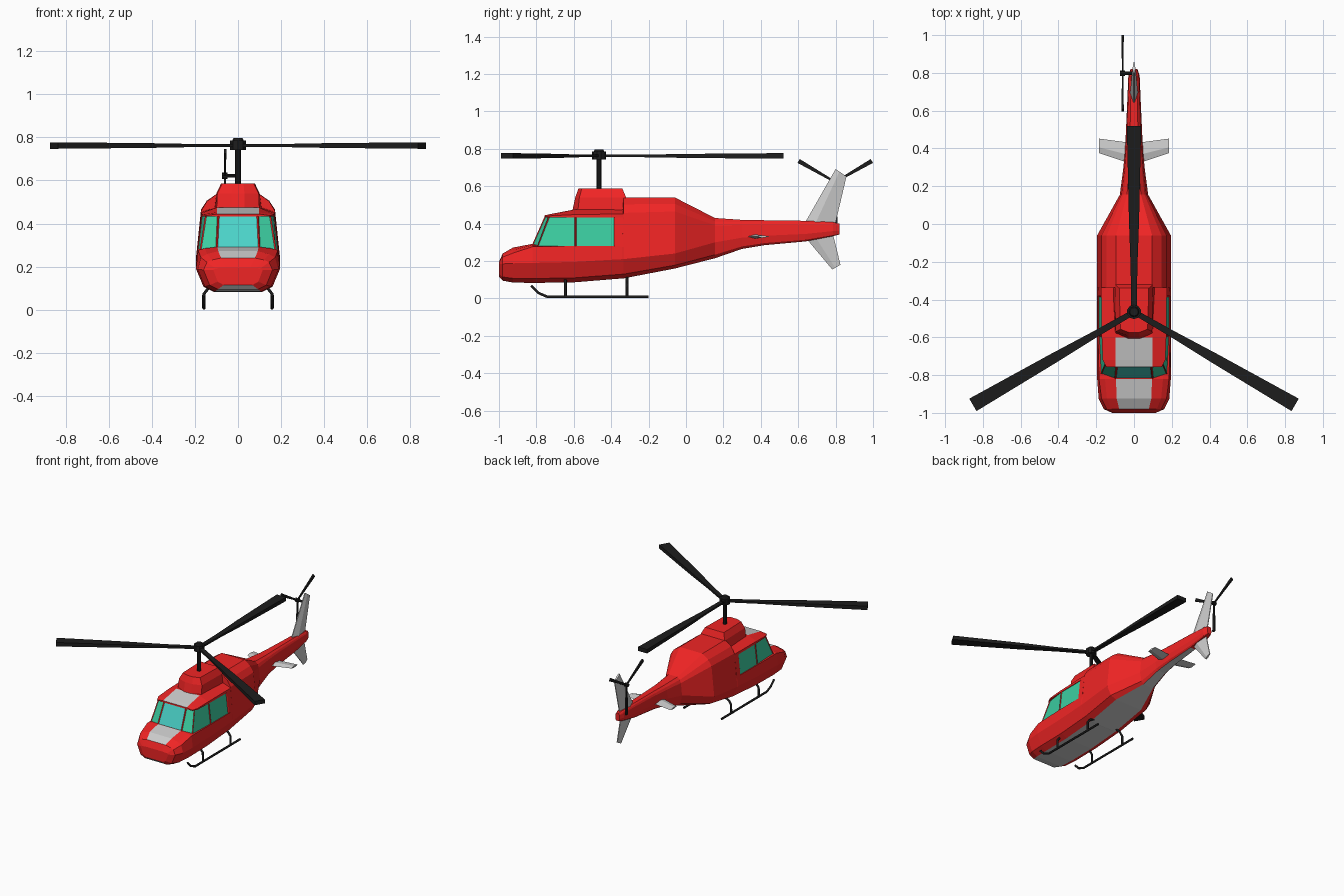
import bpy, bmesh, math
from mathutils import Matrix, Vector

if "Cube" in bpy.data.objects:
    bpy.data.objects.remove(bpy.data.objects["Cube"])


def material(name, rgb):
    m = bpy.data.materials.new(name)
    m.diffuse_color = (*rgb, 1)
    m.use_nodes = True
    m.node_tree.nodes["Principled BSDF"].inputs["Base Color"].default_value = m.diffuse_color
    return m


RED = material("red_paint", (0.87, 0.018, 0.018))
GREY = material("grey_panel", (0.6, 0.6, 0.6))
GLASS = material("side_glass", (0.045, 0.62, 0.36))
FRONT = material("front_glass", (0.07, 0.65, 0.58))
BLACK = material("black", (0.012, 0.012, 0.012))


def finish(name, bm, mats):
    bmesh.ops.remove_doubles(bm, verts=bm.verts, dist=1e-5)
    me = bpy.data.meshes.new(name)
    bm.to_mesh(me)
    bm.free()
    for m in mats:
        me.materials.append(m)
    ob = bpy.data.objects.new(name, me)
    bpy.context.collection.objects.link(ob)
    return ob


def mirrored(half):
    """Close a right-hand outline with its mirror image."""
    return half + [(-x, y, z) for x, y, z in reversed(half)]


def loft(rings, pick=lambda i, k: 0):
    """Skin a list of rings; pick(i, k) gives the material of strip k in span i."""
    bm = bmesh.new()
    vs = [[bm.verts.new(p) for p in r] for r in rings]
    n = len(vs[0])
    for i in range(len(vs) - 1):
        for k in range(n):
            j = (k + 1) % n
            f = bm.faces.new((vs[i][k], vs[i][j], vs[i + 1][j], vs[i + 1][k]))
            f.material_index = pick(i, k)
    bm.faces.new(vs[0])
    bm.faces.new(vs[-1])
    bmesh.ops.recalc_face_normals(bm, faces=bm.faces)
    return bm


# Hull: nose, belly, rear body and tail boom in one skin
# y, half width, bottom z, belt z, top z, shoulder drop, shoulder width
stations = [
    (-1.00, .115, .115, .185, .195, .30, .90),
    (-.98, .160, .095, .185, .24, .35, .90),
    (-.925, .187, .085, .188, .272, .35, .92),
    (-.82, .195, .083, .190, .292, .15, .95),
    (-.60, .195, .086, .195, .285, .05, .975),
    (-.34, .195, .107, .21, .285, .05, .975),
    (-.335, .195, .107, .21, .54, .25, .88),
    (-.06, .195, .16, .24, .54, .25, .88),
    (.155, .075, .215, .30, .43, .30, .88),
    (.30, .056, .265, .325, .42, .30, .88),
    (.42, .046, .285, .335, .418, .30, .88),
    (.64, .036, .305, .345, .415, .30, .88),
    (.785, .030, .333, .36, .408, .30, .88),
    (.82, .018, .342, .36, .40, .30, .88),
]


def hull_ring(y, w, zb, zm, zt, f, s):
    drop = f * (zt - zm)
    return mirrored([(.58 * w, y, zb), (.82 * w, y, zb + .22 * (zm - zb)),
                     (w, y, zm), (s * w, y, zt - drop),
                     ((.65 * s + .17) * w, y, zt - .45 * drop), (.49 * w, y, zt)])


hull = loft([hull_ring(*s) for s in stations],
            lambda i, k: int((k == 11 and i < 11) or (k == 5 and i in (1, 2))))
finish("hull", hull, [RED, GREY])

# Cabin with recessed panes
sill = [(.10, -.828), (.178, -.797), (.189, -.59), (.190, -.38), (.191, -.335)]
head = [(.092, -.755), (.152, -.735), (.170, -.59), (.172, -.38), (.173, -.335)]
cab = loft([mirrored([(x, y, .275) for x, y in sill]),
            mirrored([(x, y, .44) for x, y in head])],
           lambda i, k: 2 if k == 9 else 1 if k not in (3, 4, 5) else 0)
panes = {f: f.material_index for f in cab.faces if f.material_index}
bmesh.ops.inset_individual(cab, faces=list(panes), thickness=.008, depth=-.004)
for f in cab.faces:
    f.material_index = panes.get(f, 0)
finish("cabin", cab, [RED, GLASS, FRONT])

# Cabin roof with grey centre panel
roof = [mirrored([(w, y, .432), (w, y, ze), (.098, y, zt)])
        for y, w, ze, zt in [(-.757, .147, .437, .444), (-.72, .166, .442, .452),
                             (-.60, .171, .448, .475), (-.335, .174, .452, .478)]]
finish("cabin_roof", loft(roof, lambda i, k: int(k == 2 and i < 2)), [RED, GREY])

# Rotor pylon on the roof
base = [(.03, -.612), (.10, -.58), (.112, -.345), (.105, -.31)]
top = [(.025, -.575), (.072, -.557), (.078, -.345), (.078, -.34)]
pylon = [mirrored([(x, y, .45) for x, y in base]),
         mirrored([(x, y, .54) for x, y in [(.03, -.592), (.096, -.57), (.10, -.345), (.10, -.32)]]),
         mirrored([(x, y, .587) for x, y in top])]
finish("rotor_pylon", loft(pylon), [RED])


def cylinder(name, p, q, r, r2=None, sides=10):
    """Straight rod from p to q."""
    p, q = Vector(p), Vector(q)
    bm = bmesh.new()
    rot = (q - p).to_track_quat('Z', 'Y').to_matrix().to_4x4()
    bmesh.ops.create_cone(bm, cap_ends=True, segments=sides, radius1=r, radius2=r2 or r,
                          depth=(q - p).length, matrix=Matrix.Translation((p + q) / 2) @ rot)
    return finish(name, bm, [BLACK])


def blade(name, matrix, length, sections):
    """Tapered blade along local +X; sections are (fraction, half width, half thickness)."""
    rings = [[(f * length, s * w, u * t) for s, u in ((-1, -1), (1, -1), (1, 1), (-1, 1))]
             for f, w, t in sections]
    bm = loft(rings)
    bm.transform(matrix)
    return finish(name, bm, [BLACK])


# Main rotor
HUB = (0, -.465, .762)
cylinder("rotor_mast", (0, -.465, .57), HUB, .014)
cylinder("rotor_hub", (0, -.465, .742), (0, -.465, .785), .038)
cylinder("rotor_hub_cap", (0, -.465, .785), (0, -.465, .797), .028, .022)
for i, a in enumerate((90, 210, 330)):
    m = Matrix.Translation(HUB) @ Matrix.Rotation(math.radians(a), 4, 'Z')
    blade(f"rotor_blade_{i + 1}", m, .985,
          [(0, .014, .007), (.24, .018, .007), (.5, .027, .011), (1, .038, .015)])

# Tail rotor on the left side
TAIL = (-.06, .798, .622)
cylinder("tail_rotor_shaft", (.0, .798, .622), (-.06, .798, .622), .009, sides=8)
cylinder("tail_rotor_hub", (-.074, .798, .622), (-.048, .798, .622), .015, sides=8)
for i, a in enumerate((30, 150, 270)):
    m = (Matrix.Translation(TAIL) @ Matrix.Rotation(math.radians(90), 4, 'Z')
         @ Matrix.Rotation(math.radians(90), 4, 'X') @ Matrix.Rotation(math.radians(a), 4, 'Z'))
    blade(f"tail_rotor_blade_{i + 1}", m, .226, [(0, .005, .004), (1, .012, .006)])


# Tail fins: root and tip chords as (front y, z), (back y, z)
def fin(name, root, tip, t_root, t_tip):
    rings = []
    for (a, b), t in ((root, t_root), (tip, t_tip)):
        mid = (a[0] * .65 + b[0] * .35, a[1] * .65 + b[1] * .35)
        rings.append(mirrored([(.003, *a), (t, *mid), (.003, *b)]))
    return finish(name, loft(rings), [GREY])


fin("upper_fin", ((.625, .385), (.795, .385)), ((.80, .692), (.858, .652)), .022, .008)
fin("lower_fin", ((.635, .33), (.785, .345)), ((.782, .155), (.826, .18)), .018, .007)

# Horizontal stabilisers and landing skids, both sides
for side, s in (("right", 1), ("left", -1)):
    rings = [[(s * x, a, .331), (s * x, a * .6 + b * .4, .331 + t),
              (s * x, b, .331), (s * x, a * .6 + b * .4, .331 - t)]
             for x, a, b, t in ((.02, .32, .43, .012), (.185, .375, .452, .007))]
    finish(f"{side}_stabiliser", loft(rings), [GREY])
    paths = {"skid": [(.158, -.2, .008), (.158, -.74, .008), (.158, -.79, .03), (.158, -.828, .068)]}
    for pos, y in (("front", -.645), ("rear", -.315)):
        paths[pos + "_skid_leg"] = [(.10, y, .118), (.138, y, .10), (.157, y, .075), (.158, y, .008)]
    for part, pts in paths.items():
        cu = bpy.data.curves.new(f"{side}_{part}", 'CURVE')
        cu.dimensions = '3D'
        cu.bevel_depth, cu.bevel_resolution, cu.use_fill_caps = .008, 1, True
        sp = cu.splines.new('POLY')
        sp.points.add(len(pts) - 1)
        for q, (x, y, z) in zip(sp.points, pts):
            q.co = (s * x, y, z, 1)
        cu.materials.append(BLACK)
        bpy.context.collection.objects.link(bpy.data.objects.new(f"{side}_{part}", cu))
